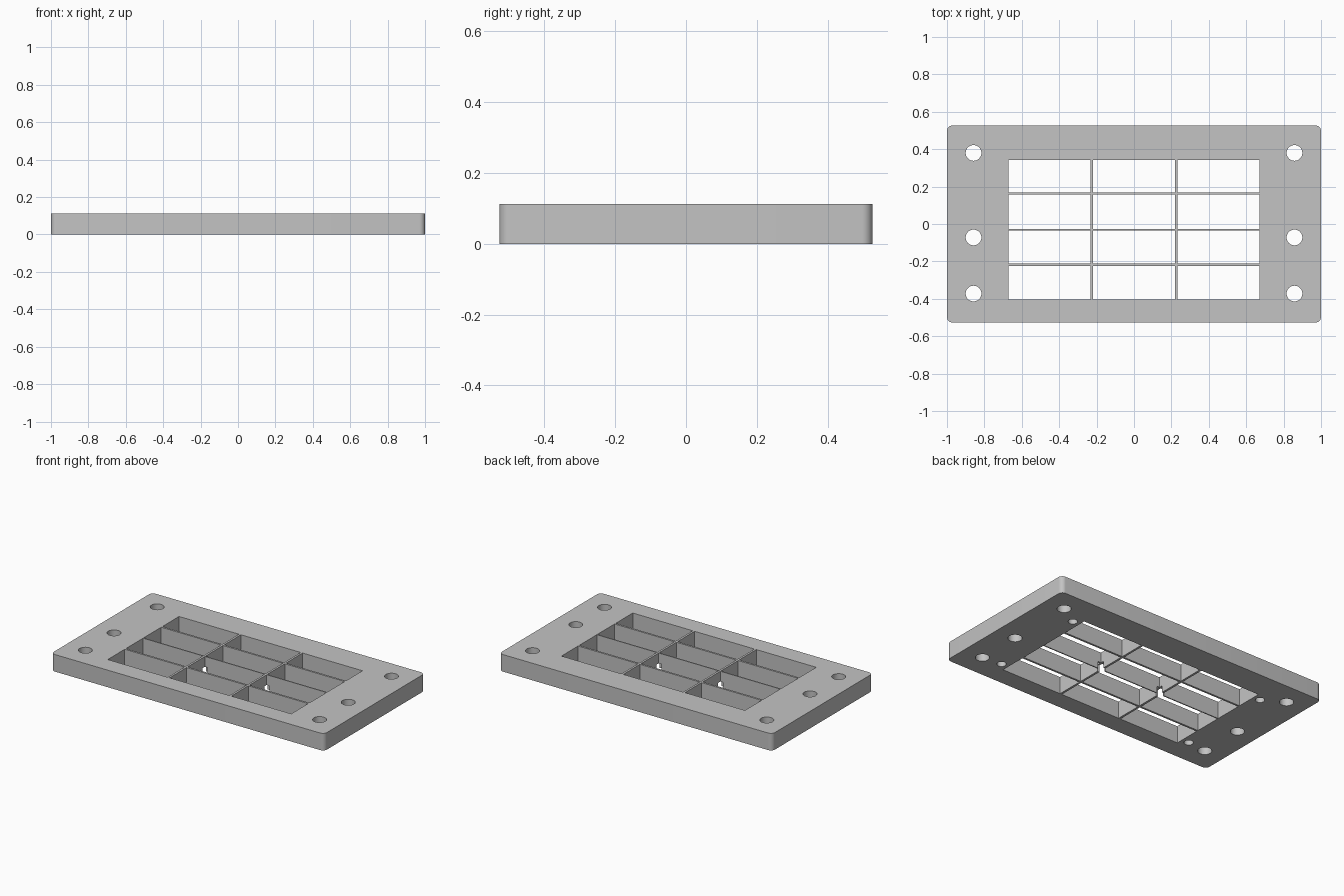
import bpy
import bmesh
from mathutils import Matrix, Vector

default = bpy.data.objects.get("Cube")
if default:
    bpy.data.objects.remove(default, do_unlink=True)

HEIGHT = 0.113
WIDTH, DEPTH = 2.0, 1.054
WINDOW_X = (-0.672, 0.672)
WINDOW_Y = (-0.403, 0.343)
RIBS_X = [(-0.226, 0.014), (0.226, 0.014)]                  # centre, thickness
RIBS_Y = [(-0.219, 0.013), (-0.03, 0.007), (0.163, 0.013)]


def add_box(bm, x, y, z):
    centre = Vector((sum(x), sum(y), sum(z))) / 2
    size = (x[1] - x[0], y[1] - y[0], z[1] - z[0])
    matrix = Matrix.Translation(centre) @ Matrix.Diagonal((*size, 1))
    return bmesh.ops.create_cube(bm, size=1, matrix=matrix)["verts"]


def add_cylinder(bm, x, y, radius, z):
    bmesh.ops.create_cone(
        bm, cap_ends=True, segments=40, radius1=radius, radius2=radius,
        depth=z[1] - z[0], matrix=Matrix.Translation((x, y, sum(z) / 2)))


def make_object(name, bm):
    mesh = bpy.data.meshes.new(name)
    bm.to_mesh(mesh)
    bm.free()
    obj = bpy.data.objects.new(name, mesh)
    bpy.context.collection.objects.link(obj)
    return obj


def openings(limits, ribs):
    """Spans left free between the ribs."""
    edges = [limits[0]]
    for centre, thickness in ribs:
        edges += [centre - thickness / 2, centre + thickness / 2]
    edges.append(limits[1])
    return list(zip(edges[::2], edges[1::2]))


def cut(target, bm):
    """Subtract the cutter shapes and discard the cutter."""
    cutter = make_object("cutter", bm)
    cutter.hide_render = True
    mod = target.modifiers.new("cut", "BOOLEAN")
    mod.operation = "DIFFERENCE"
    mod.solver = "EXACT"
    mod.object = cutter
    bpy.context.view_layer.objects.active = target
    bpy.ops.object.modifier_apply(modifier=mod.name)
    bpy.data.objects.remove(cutter, do_unlink=True)


# Plate with rounded vertical corners
bm = bmesh.new()
add_box(bm, (-WIDTH / 2, WIDTH / 2), (-DEPTH / 2, DEPTH / 2), (0, HEIGHT))
corners = [e for e in bm.edges if abs(e.verts[0].co.z - e.verts[1].co.z) > 0.01]
bmesh.ops.bevel(bm, geom=corners, offset=0.03, segments=8, profile=0.5,
                affect="EDGES")
plate = make_object("grid_plate", bm)

# Window cells, leaving thin ribs, and the mounting holes
through = (-0.1, HEIGHT + 0.1)
bm = bmesh.new()
for x in openings(WINDOW_X, RIBS_X):
    for y in openings(WINDOW_Y, RIBS_Y):
        add_box(bm, x, y, through)
for side in (-1, 1):
    for y in (-0.372, -0.072, 0.38):
        add_cylinder(bm, side * 0.858, y, 0.042, through)
cut(plate, bm)

# Blind holes in the underside, by the window corners and at the middle rib
bm = bmesh.new()
blind = (-0.1, 0.045)
for side in (-1, 1):
    for x, y in ((0.722, 0.298), (0.722, -0.358), (0.226, -0.03)):
        add_cylinder(bm, side * x, y, 0.028, blind)
cut(plate, bm)

# Plain grey material
grey = bpy.data.materials.new("plain grey")
grey.use_nodes = True
colour = (0.55, 0.55, 0.55, 1)
grey.diffuse_color = colour
grey.node_tree.nodes["Principled BSDF"].inputs["Base Color"].default_value = colour
plate.data.materials.clear()
plate.data.materials.append(grey)

# Smooth the round walls, keep flat edges sharp
bpy.ops.object.select_all(action="DESELECT")
plate.select_set(True)
bpy.context.view_layer.objects.active = plate
bpy.ops.object.shade_smooth_by_angle(angle=0.52)
